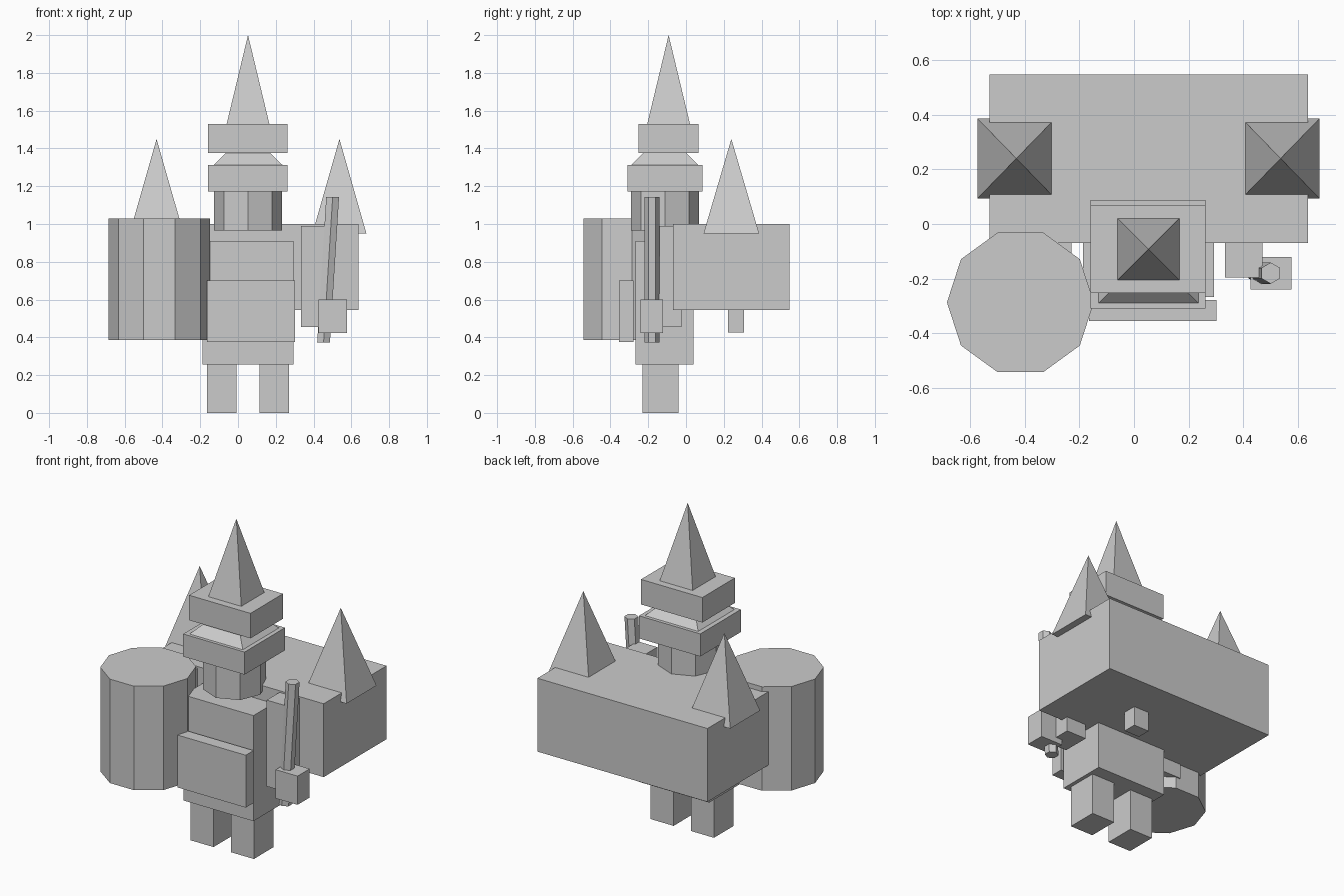
import bpy, bmesh
from math import sin, cos, pi
from mathutils import Vector

if "Cube" in bpy.data.objects:
    bpy.data.objects.remove(bpy.data.objects["Cube"])

CX = 0.053  # figure's own centre line in x

grey = bpy.data.materials.new("plain_grey")
grey.diffuse_color = (0.6, 0.6, 0.6, 1)
grey.use_nodes = True
grey.node_tree.nodes["Principled BSDF"].inputs["Base Color"].default_value = grey.diffuse_color


def finish(name, bm):
    bmesh.ops.recalc_face_normals(bm, faces=bm.faces)
    me = bpy.data.meshes.new(name)
    bm.to_mesh(me)
    bm.free()
    me.materials.append(grey)
    ob = bpy.data.objects.new(name, me)
    bpy.context.collection.objects.link(ob)
    return ob


def box(name, x, y, z):
    """Box from (min, max) ranges."""
    bm = bmesh.new()
    bmesh.ops.create_cube(bm, size=1)
    for v in bm.verts:
        v.co = Vector([(r[0] + r[1]) / 2 + c * (r[1] - r[0])
                       for r, c in zip((x, y, z), v.co)])
    return finish(name, bm)


def pyramid(name, cx, cy, hx, hy, z0, z1):
    bm = bmesh.new()
    base = [bm.verts.new((cx + sx * hx, cy + sy * hy, z0))
            for sx, sy in ((-1, -1), (1, -1), (1, 1), (-1, 1))]
    tip = bm.verts.new((cx, cy, z1))
    bm.faces.new(base)
    for i in range(4):
        bm.faces.new((base[i], base[(i + 1) % 4], tip))
    return finish(name, bm)


def prism(name, sides, radius, bottom, top, start=0.0):
    """Regular prism between two points, end faces level."""
    bm = bmesh.new()
    rings = []
    for c in (bottom, top):
        rings.append([bm.verts.new((c[0] + radius * cos(start + 2 * pi * i / sides),
                                    c[1] + radius * sin(start + 2 * pi * i / sides), c[2]))
                      for i in range(sides)])
    lo, hi = rings
    bm.faces.new(lo)
    bm.faces.new(hi)
    for i in range(sides):
        j = (i + 1) % sides
        bm.faces.new((lo[i], lo[j], hi[j], hi[i]))
    return finish(name, bm)


def span(side, a, b):
    """x range at distances a..b from the centre line on one side."""
    return tuple(sorted((CX + side * a, CX + side * b)))


# Paired parts: feet, arms, shoulder spikes
for side, label in ((-1, "left"), (1, "right")):
    box(label + "_foot", span(side, 0.06, 0.217), (-0.23, -0.04), (0, 0.255))
    box(label + "_arm", span(side, 0.281, 0.417), (-0.196, -0.025), (0.455, 0.99))
    pyramid(label + "_spike", CX + side * 0.484, 0.24, 0.143, 0.147, 0.95, 1.45)

# Body
box("torso", (-0.187, 0.293), (-0.267, 0.04), (0.255, 0.91))
box("chest_plate", (-0.165, 0.302), (-0.355, -0.278), (0.375, 0.70))
box("back_shell", (-0.53, 0.637), (-0.07, 0.547), (0.545, 1.0))
box("tail", (0.15, 0.255), (0.222, 0.307), (0.425, 0.56))

# Head and tiered hat
prism("head", 8, 0.18, (CX, -0.112, 0.965), (CX, -0.112, 1.172))
box("lower_brim", (-0.159, 0.262), (-0.31, 0.087), (1.172, 1.312))
pyramid("brim_roof", CX, -0.112, 0.183, 0.178, 1.312, 1.49)
box("upper_brim", (-0.159, 0.262), (-0.252, 0.067), (1.375, 1.53))
pyramid("hat_spire", CX, -0.092, 0.113, 0.113, 1.53, 2.0)

# Drum-shaped shield on the left, hand with club on the right
prism("drum_shield", 10, 0.269, (-0.416, -0.287, 0.385), (-0.416, -0.287, 1.03))
box("right_hand", (0.427, 0.577), (-0.24, -0.121), (0.422, 0.60))
prism("club", 6, 0.039, (0.453, -0.18, 0.373), (0.501, -0.18, 1.142), pi / 2)
